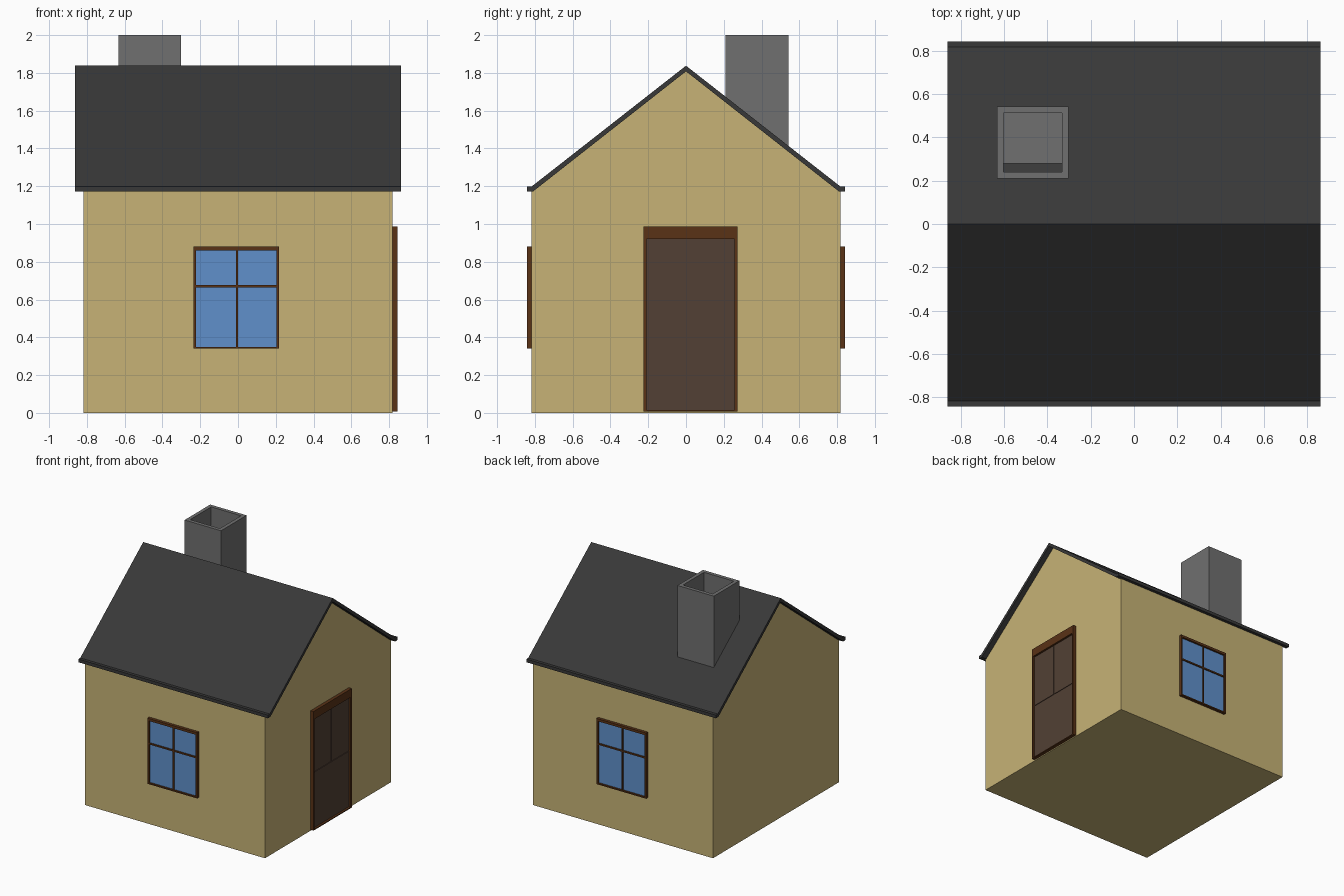
import bpy, bmesh
from math import pi
from mathutils import Matrix, Vector

if "Cube" in bpy.data.objects:
    bpy.data.objects.remove(bpy.data.objects["Cube"])


def material(name, rgb):
    m = bpy.data.materials.new(name)
    m.diffuse_color = (*rgb, 1)
    m.use_nodes = True
    m.node_tree.nodes["Principled BSDF"].inputs["Base Color"].default_value = m.diffuse_color
    return m


WALL = material("plaster", (0.57, 0.45, 0.18))
ROOF = material("slate", (0.04, 0.04, 0.04))
STONE = material("chimney grey", (0.16, 0.16, 0.16))
WOOD = material("frame wood", (0.10, 0.032, 0.008))
LEAF = material("door wood", (0.084, 0.051, 0.035))
GLASS = material("glass", (0.115, 0.28, 0.60))


def finish(bm, name, mat):
    bmesh.ops.recalc_face_normals(bm, faces=bm.faces)
    me = bpy.data.meshes.new(name)
    bm.to_mesh(me)
    bm.free()
    me.materials.append(mat)
    ob = bpy.data.objects.new(name, me)
    bpy.context.collection.objects.link(ob)
    return ob


def add_box(bm, lo, hi):
    lo, hi = Vector(lo), Vector(hi)
    m = Matrix.Translation((lo + hi) / 2) @ Matrix.Diagonal((*(hi - lo), 1))
    return bmesh.ops.create_cube(bm, size=1, matrix=m)


def boxes(name, mat, spans):
    bm = bmesh.new()
    for lo, hi in spans:
        add_box(bm, lo, hi)
    return finish(bm, name, mat)


def prism(name, mat, half_x, profile):
    """Extrude a y/z profile along x."""
    bm = bmesh.new()
    face = bm.faces.new([bm.verts.new((-half_x, y, z)) for y, z in profile])
    ext = bmesh.ops.extrude_face_region(bm, geom=[face], use_keep_orig=True)
    verts = [v for v in ext["geom"] if isinstance(v, bmesh.types.BMVert)]
    bmesh.ops.translate(bm, verts=verts, vec=(2 * half_x, 0, 0))
    return finish(bm, name, mat)


# Walls with gables
prism("walls", WALL, 0.818, [(-0.818, 0), (0.818, 0), (0.818, 1.18), (0, 1.822), (-0.818, 1.18)])

# Roof shell with small flat eaves
half = [(0.81, 1.172), (0.843, 1.172), (0.843, 1.198), (0.818, 1.198)]
prism("roof", ROOF, 0.862,
      half + [(0, 1.838)] + [(-y, z) for y, z in reversed(half)] + [(0, 1.808)])

# Hollow chimney
bm = bmesh.new()
add_box(bm, (-0.633, 0.21, 1.36), (-0.302, 0.543, 2.0))
bm.normal_update()
top = max(bm.faces, key=lambda f: f.calc_center_median().z)
bmesh.ops.inset_region(bm, faces=[top], thickness=0.03, use_even_offset=True)
hole = bmesh.ops.extrude_discrete_faces(bm, faces=[top])["faces"][0]
bmesh.ops.translate(bm, verts=hole.verts, vec=(0, 0, -0.38))
bmesh.ops.remove_doubles(bm, verts=bm.verts, dist=0.0001)
finish(bm, "chimney", STONE)


# Windows: frame bars, glazing bars and glass
def window(name, cx, turn):
    w, z0, z1, out, inn = 0.226, 0.34, 0.88, -0.842, -0.81
    frame = boxes(name + "_frame", WOOD, [
        ((-w, out, z0), (-w + 0.013, inn, z1)),
        ((w - 0.013, out, z0), (w, inn, z1)),
        ((-w, out, z1 - 0.02), (w, inn, z1)),
        ((-w, out, z0), (w, inn, z0 + 0.01)),
        ((-0.002, out + 0.006, z0), (0.01, inn, z1)),
        ((-w, out + 0.006, 0.664), (w, inn, 0.676)),
    ])
    glass = boxes(name + "_glass", GLASS, [((-w + 0.005, -0.827, z0 + 0.005), (w - 0.005, inn, z1 - 0.005))])
    for ob in (frame, glass):
        ob.data.transform(Matrix.Translation((cx, 0, 0)) @ Matrix.Rotation(turn, 4, "Z"))


window("front_window", -0.009, 0)
window("back_window", 0.0, pi)

# Door: frame with deep lintel, leaf and three raised panels
boxes("door_frame", WOOD, [
    ((0.81, -0.225, 0.012), (0.845, -0.21, 0.987)),
    ((0.81, 0.256, 0.012), (0.845, 0.272, 0.987)),
    ((0.81, -0.225, 0.92), (0.845, 0.272, 0.987)),
    ((0.81, -0.225, 0.008), (0.845, 0.272, 0.016)),
])
boxes("door_leaf", LEAF, [((0.81, -0.212, 0.014), (0.828, 0.258, 0.922))])
boxes("door_panels", LEAF, [
    ((0.82, -0.206, 0.02), (0.833, 0.252, 0.476)),
    ((0.82, -0.206, 0.482), (0.833, 0.020, 0.916)),
    ((0.82, 0.026, 0.482), (0.833, 0.252, 0.916)),
])
